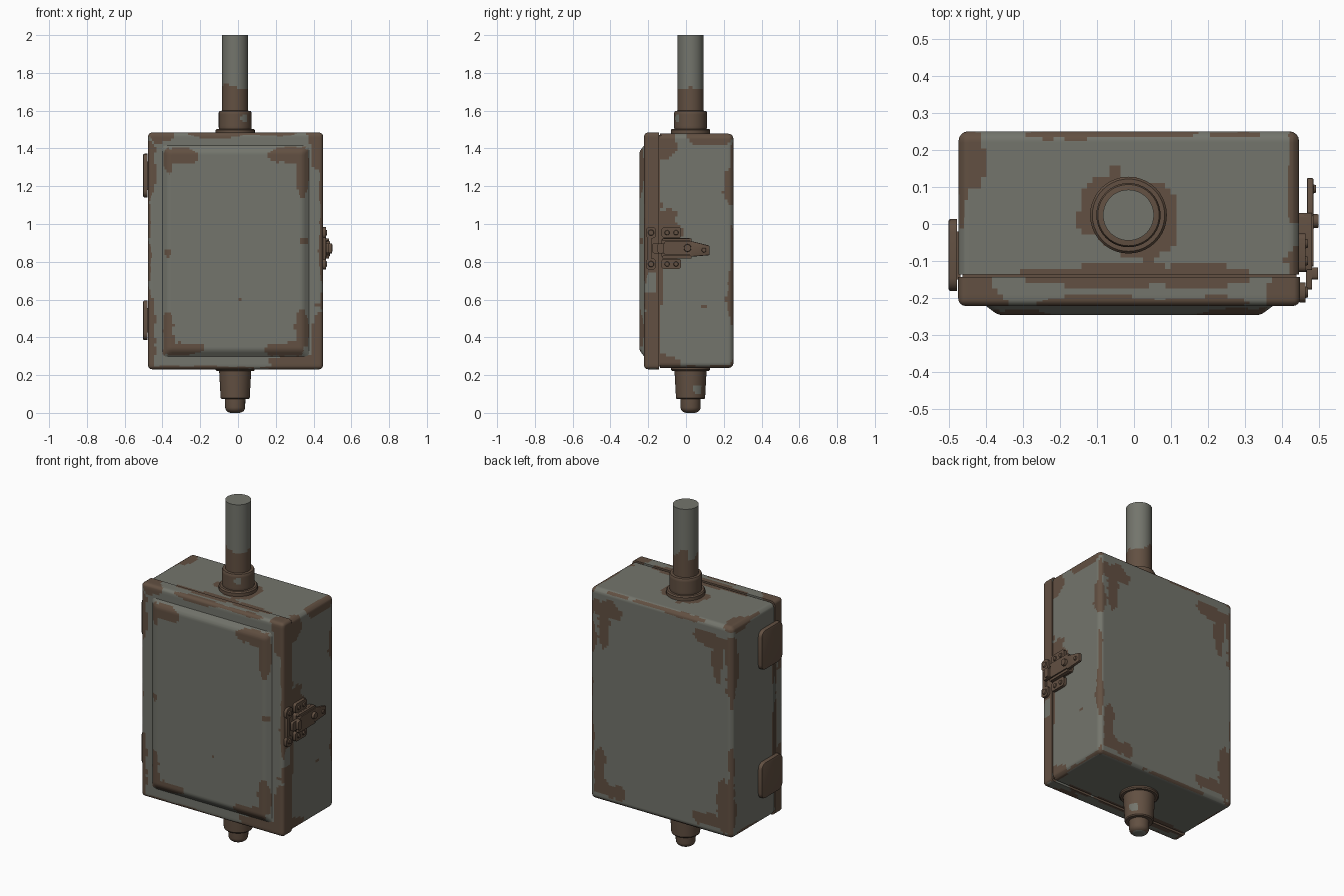
import bpy, bmesh, math
from mathutils import Vector, noise

if "Cube" in bpy.data.objects:
    bpy.data.objects.remove(bpy.data.objects["Cube"])


def material(name, color):
    m = bpy.data.materials.new(name)
    m.diffuse_color = (*color, 1)
    m.use_nodes = True
    m.node_tree.nodes["Principled BSDF"].inputs["Base Color"].default_value = m.diffuse_color
    return m


GREY = material("weathered_grey", (0.172, 0.177, 0.150))
RUST = material("rust_brown", (0.122, 0.080, 0.054))
CELL = 0.015


def finish(name, bm, rule=None):
    """Turn a bmesh into an object; rule(face centre) is True where rusty."""
    bmesh.ops.recalc_face_normals(bm, faces=bm.faces)
    for f in bm.faces:
        f.smooth = True
        f.material_index = 1 if rule is None or rule(f.calc_center_median()) else 0
    me = bpy.data.meshes.new(name)
    bm.to_mesh(me)
    bm.free()
    me.materials.append(GREY)
    me.materials.append(RUST)
    me.set_sharp_from_angle(angle=math.radians(32))
    ob = bpy.data.objects.new(name, me)
    bpy.context.collection.objects.link(ob)
    return ob


def box_mesh(lo, hi, bevel=0, segs=3, pick=lambda e: True):
    bm = bmesh.new()
    bmesh.ops.create_cube(bm, size=1)
    lo, hi = Vector(lo), Vector(hi)
    for v in bm.verts:
        v.co = Vector([lo[i] + (v.co[i] + 0.5) * (hi[i] - lo[i]) for i in range(3)])
    if bevel:
        bmesh.ops.bevel(bm, geom=[e for e in bm.edges if pick(e)], offset=bevel,
                        segments=segs, profile=0.5, affect='EDGES', clamp_overlap=True)
    return bm


def along_x(e):
    d = e.verts[0].co - e.verts[1].co
    return abs(d.x) > max(abs(d.y), abs(d.z))


def slice_grid(bm):
    """Cut the surface into small cells so that colour patches can follow it."""
    for axis in (1, 0, 2):
        vals = [v.co[axis] for v in bm.verts]
        a, b = min(vals), max(vals)
        n = int((b - a) / CELL)
        no = Vector([float(i == axis) for i in range(3)])
        for k in range(1, n):
            bmesh.ops.bisect_plane(bm, geom=bm.verts[:] + bm.edges[:] + bm.faces[:], dist=1e-5,
                                   plane_co=no * (a + (b - a) * k / n), plane_no=no)


def rust_rule(lo, hi, patches, width):
    """Rust in ragged patches (centre, radii) and along the outer edges."""
    def rule(p):
        ragged = 0.4 * noise.noise(p * 11) + 0.25 * noise.noise(p * 27)
        near = sorted(min(p[i] - lo[i], hi[i] - p[i]) for i in range(3))[1]
        if near < width * (0.75 + 1.6 * noise.noise(p * 4) + ragged):
            return True
        for cx, cy, cz, rx, ry, rz in patches:
            dx, dy, dz = (p.x - cx) / rx, (p.y - cy) / ry, (p.z - cz) / rz
            if max(abs(dx), abs(dy), abs(dz)) < 1.6:
                if math.sqrt(dx * dx + dy * dy + dz * dz) < 1 + ragged:
                    return True
        return False
    return rule


# Main body: back edges rounded, front rim square
B_LO, B_HI = (-0.475, -0.137, 0.238), (0.447, 0.251, 1.478)
body_rust = [
    (-0.015, 0.025, 1.478, 0.135, 0.122, 0.04),
    (-0.46, 0.19, 1.47, 0.05, 0.09, 0.04), (0.44, 0.13, 1.47, 0.03, 0.12, 0.05),
    (0.45, -0.12, 1.42, 0.04, 0.06, 0.10), (0.45, -0.11, 0.27, 0.05, 0.09, 0.05),
    (0.45, -0.11, 0.93, 0.03, 0.10, 0.15), (0.45, 0.10, 0.56, 0.02, 0.015, 0.012),
    (0.44, 0.24, 1.20, 0.03, 0.04, 0.09), (0.44, 0.24, 0.60, 0.02, 0.03, 0.09),
    (-0.46, 0.24, 1.25, 0.03, 0.05, 0.20), (-0.46, 0.24, 0.40, 0.03, 0.04, 0.16),
]
for s in (-1, 1):
    body_rust += [(s * 0.34 - 0.015, 0.25, 1.37, 0.12, 0.03, 0.045),
                  (s * 0.37 - 0.015, 0.25, 1.26, 0.04, 0.03, 0.13),
                  (s * 0.34 - 0.015, 0.25, 0.31, 0.13, 0.03, 0.04),
                  (s * 0.40 - 0.015, 0.25, 0.42, 0.04, 0.03, 0.15)]
bm = box_mesh(B_LO, B_HI, 0.026, 4,
              lambda e: not all(v.co.y < -0.1 for v in e.verts))
slice_grid(bm)
finish("body", bm, rust_rule(B_LO, B_HI, body_rust, 0.02))

# Seam gasket between body and door
finish("seam_gasket", box_mesh((-0.465, -0.15, 0.245), (0.44, -0.13, 1.47)))

# Door frame: front edges rounded
D_LO, D_HI = (-0.476, -0.222, 0.231), (0.45, -0.144, 1.484)
door_rust = [
    (-0.47, -0.2, 1.30, 0.035, 0.10, 0.20), (-0.47, -0.2, 0.42, 0.035, 0.10, 0.20),
    (-0.42, -0.22, 1.47, 0.08, 0.05, 0.04), (0.33, -0.22, 0.26, 0.14, 0.06, 0.045),
    (0.43, -0.21, 0.38, 0.05, 0.08, 0.18), (0.43, -0.21, 1.40, 0.05, 0.08, 0.12),
    (0.45, -0.18, 1.25, 0.025, 0.06, 0.28), (0.45, -0.18, 0.42, 0.025, 0.06, 0.22),
    (0.45, -0.16, 0.91, 0.025, 0.09, 0.15), (0.42, -0.18, 1.48, 0.07, 0.06, 0.03),
    (-0.45, -0.18, 1.48, 0.06, 0.06, 0.03),
]
bm = box_mesh(D_LO, D_HI, 0.02, 4,
              lambda e: not all(v.co.y > -0.17 for v in e.verts))
slice_grid(bm)
finish("door_frame", bm, rust_rule(D_LO, D_HI, door_rust, 0.022))

# Raised door panel with sloping sides
panel_rust = []
for x, w in ((-0.37, 0.03), (0.345, 0.04)):
    side = 1 if x < 0 else -1
    panel_rust += [(x + side * 0.07, -0.24, 1.365, 0.10, 0.06, 0.045),
                   (x, -0.24, 1.27 if x > 0 else 1.34, w, 0.06, 0.15 if x > 0 else 0.08),
                   (x + side * 0.08, -0.24, 0.335, 0.12, 0.06, 0.035),
                   (x, -0.24, 0.43, w, 0.06, 0.12)]
panel_rust += [(-0.37, -0.24, 0.85, 0.016, 0.03, 0.03), (0.35, -0.24, 0.91, 0.016, 0.03, 0.018),
               (0.01, -0.245, 0.60, 0.012, 0.02, 0.01)]
P_LO, P_HI = (-0.41, -0.247, 0.29), (0.385, -0.215, 1.425)
bm = box_mesh(P_LO, P_HI)
for v in bm.verts:
    if v.co.y < -0.23:
        v.co.x += 0.042 if v.co.x < 0 else -0.042
        v.co.z += 0.042 if v.co.z < 0.8 else -0.042
bmesh.ops.bevel(bm, geom=[e for e in bm.edges if not all(v.co.y > -0.23 for v in e.verts)],
                offset=0.014, segments=3, profile=0.5, affect='EDGES')
slice_grid(bm)
finish("door_panel", bm, rust_rule((-1, -1, -1), (1, 1, 3), panel_rust, 0))


# Turned fittings and pipe share one vertical axis
def lathe(name, profile, rule=None, segs=40, cx=-0.015, cy=0.024):
    bm = bmesh.new()
    rings = [[bm.verts.new((cx + r * math.cos(2 * math.pi * i / segs),
                            cy + r * math.sin(2 * math.pi * i / segs), z))
              for i in range(segs)] for r, z in profile]
    for a, b in zip(rings, rings[1:]):
        for i in range(segs):
            j = (i + 1) % segs
            bm.faces.new((a[i], a[j], b[j], b[i]))
    bm.faces.new(rings[0])
    bm.faces.new(rings[-1])
    return finish(name, bm, rule)


def not_spot(x, y, z, r):
    return lambda p: (p - Vector((x, y, z))).length > r


lathe("conduit_pipe", [(0.069, 1.49 + 0.51 * k / 34) for k in range(35)],
      lambda p: p.z < 1.725 + 0.07 * noise.noise(p * 12))
lathe("top_flange", [(0.104, 1.47), (0.104, 1.497), (0.098, 1.504), (0.08, 1.504)])
lathe("top_collar", [(0.085, 1.50), (0.087, 1.51)] +
      [(0.087, 1.51 + 0.01 * k) for k in range(1, 9)] + [(0.083, 1.598), (0.068, 1.60)],
      not_spot(0.035, -0.047, 1.56, 0.022))
lathe("bottom_flange", [(0.08, 0.222), (0.098, 0.222), (0.104, 0.229), (0.104, 0.25)])
lathe("bottom_collar", [(0.05, 0.073), (0.072, 0.073), (0.077, 0.079)] +
      [(0.077 + 0.0006 * k, 0.079 + 0.011 * k) for k in range(1, 14)],
      not_spot(0.05, 0.06, 0.125, 0.026))
lathe("bottom_plug", [(0.053 - 0.033 * (1 - math.sin(a * math.pi / 12)),
                       0.03 - 0.03 * math.cos(a * math.pi / 12)) for a in range(7)] + [(0.054, 0.08)],
      lambda p: p.z > 0.004)

# Hinge covers on the left side
for label, z0, z1 in (("upper", 1.14, 1.372), ("lower", 0.385, 0.595)):
    bm = box_mesh((-0.503, -0.182, z0), (-0.479, 0.014, z1), 0.035, 4, along_x)
    bmesh.ops.bevel(bm, geom=[e for e in bm.edges if all(v.co.x < -0.5 for v in e.verts)],
                    offset=0.008, segments=2, profile=0.5, affect='EDGES')
    finish(label + "_hinge_cover", bm)
    finish(label + "_hinge_mount", box_mesh((-0.485, -0.15, z0 + 0.04), (-0.47, -0.02, z1 - 0.04)))


# Toggle latch on the right side
def plate(name, x, y, z, bevel=0.012):
    return finish(name, box_mesh((x[0], y[0], z[0]), (x[1], y[1], z[1]), bevel, 3, along_x))


def pin(name, x0, x1, y, z, r):
    bm = bmesh.new()
    bmesh.ops.create_cone(bm, cap_ends=True, segments=14, radius1=r, radius2=r * 0.8, depth=x1 - x0)
    for v in bm.verts:
        v.co = Vector(((x0 + x1) / 2 + v.co.z, y + v.co.x, z + v.co.y))
    return finish(name, bm)


plate("latch_strike_plate", (0.448, 0.464), (-0.205, -0.182), (0.80, 0.95))
for label, s in (("upper", 1), ("lower", -1)):
    zc = 0.871 + s * 0.083
    plate(label + "_strike_tab", (0.448, 0.465), (-0.213, -0.158), (zc - 0.03, zc + 0.03), 0.02)
    pin(label + "_strike_screw", 0.463, 0.471, -0.185, zc, 0.017)
    plate(label + "_base_tab", (0.445, 0.465), (-0.13, -0.026), (zc - 0.026, zc + 0.028), 0.014)
    for y in (-0.1, -0.053):
        pin(label + "_base_screw", 0.463, 0.471, y, zc, 0.014)
    plate(label + "_lever_cheek", (0.46, 0.482), (-0.125, 0.03),
          (0.871 + s * 0.046 - 0.007, 0.871 + s * 0.046 + 0.007), 0.004)
plate("latch_base", (0.445, 0.468), (-0.13, 0.03), (0.822, 0.925))
plate("latch_lever", (0.464, 0.486), (-0.115, 0.03), (0.835, 0.908), 0.01)
plate("latch_hook", (0.466, 0.482), (-0.178, -0.10), (0.845, 0.898), 0.008)
plate("latch_hook_tip", (0.475, 0.498), (-0.15, -0.118), (0.845, 0.898), 0.008)
pin("latch_pivot", 0.465, 0.5, 0.008, 0.873, 0.023)

# Tapered handle
bm = box_mesh((0.468, 0.02, 0.826), (0.486, 0.125, 0.912))
for v in bm.verts:
    if v.co.y > 0.1:
        v.co.z = 0.835 if v.co.z < 0.86 else 0.885
bmesh.ops.bevel(bm, geom=bm.edges[:], offset=0.005, segments=2, profile=0.5, affect='EDGES')
finish("latch_handle", bm)
pin("handle_rivet", 0.484, 0.493, 0.095, 0.862, 0.013)
